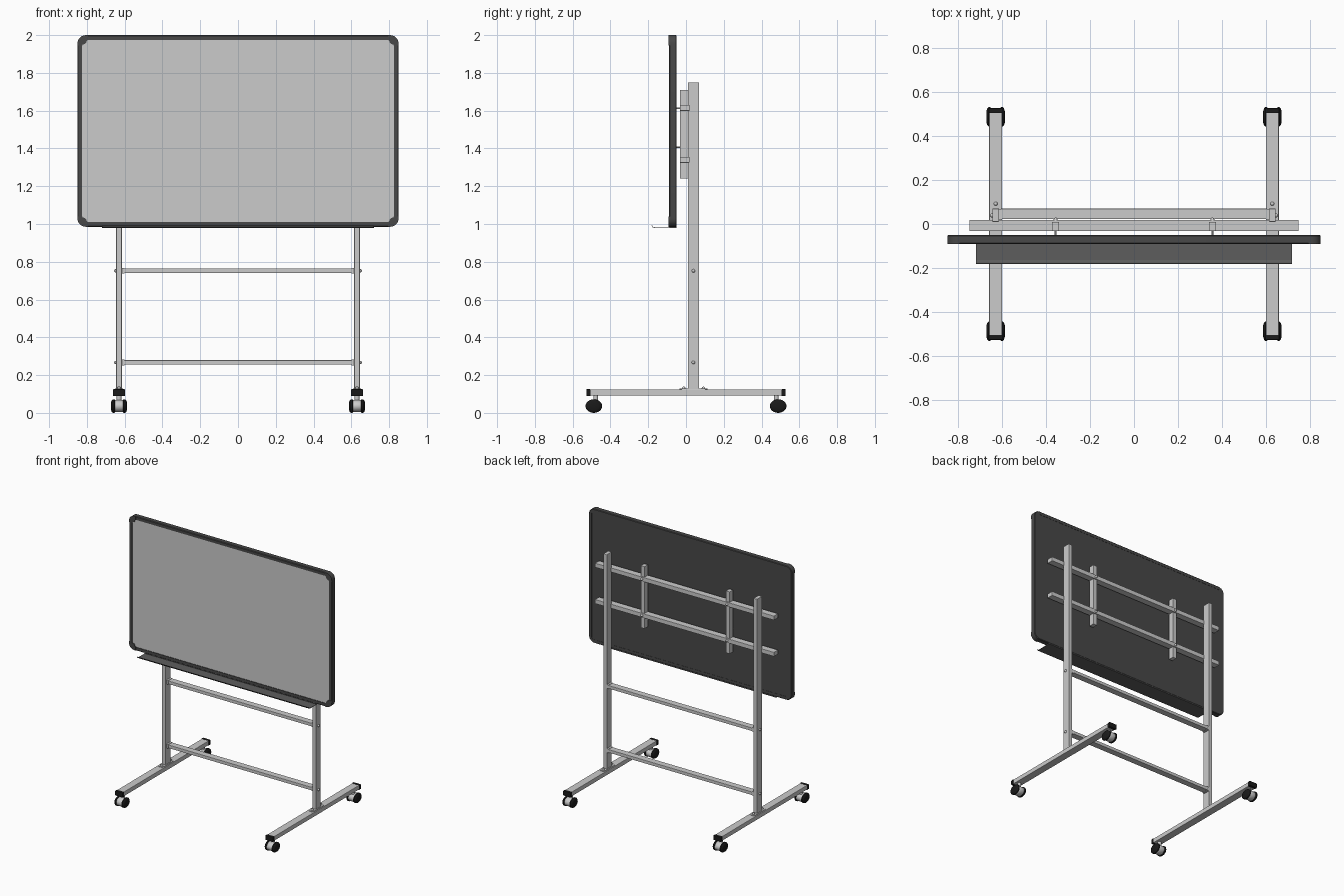
import bpy, bmesh, math
from mathutils import Matrix

if "Cube" in bpy.data.objects:
    bpy.data.objects.remove(bpy.data.objects["Cube"])


def material(name, v):
    m = bpy.data.materials.new(name)
    m.diffuse_color = (v, v, v, 1)
    m.use_nodes = True
    m.node_tree.nodes["Principled BSDF"].inputs["Base Color"].default_value = m.diffuse_color
    return m


DARK = material("dark_grey", 0.065)
TRAY = material("tray_grey", 0.11)
BLACK = material("black_plastic", 0.01)


def finish(name, bm, mat=None, smooth=False):
    bmesh.ops.recalc_face_normals(bm, faces=bm.faces)
    me = bpy.data.meshes.new(name)
    bm.to_mesh(me)
    bm.free()
    ob = bpy.data.objects.new(name, me)
    bpy.context.collection.objects.link(ob)
    if mat:
        me.materials.append(mat)
    if smooth:
        bpy.ops.object.select_all(action='DESELECT')
        ob.select_set(True)
        bpy.context.view_layer.objects.active = ob
        bpy.ops.object.shade_smooth_by_angle(angle=math.radians(35))
    return ob


def box(name, x, y, z, mat=None, bevel=0.0):
    bm = bmesh.new()
    bmesh.ops.create_cube(bm, size=1)
    for v in bm.verts:
        v.co = [(a + b) / 2 + c * (b - a) for c, (a, b) in zip(v.co, (x, y, z))]
    if bevel:
        bmesh.ops.bevel(bm, geom=bm.edges[:], offset=bevel, segments=2, affect='EDGES', profile=0.5)
    return finish(name, bm, mat)


def prism(name, pts, to3d, depth, mat=None):
    """Extrude a closed 2D outline by the vector depth."""
    bm = bmesh.new()
    f = bm.faces.new([bm.verts.new(to3d(*p)) for p in pts])
    r = bmesh.ops.extrude_face_region(bm, geom=[f])
    bmesh.ops.translate(bm, vec=depth, verts=[v for v in r["geom"] if isinstance(v, bmesh.types.BMVert)])
    return finish(name, bm, mat)


def lathe(name, profile, centre, axis, mat=None, n=24, squash=1.0):
    """Revolve (radius, height) points around the x, y or z axis."""
    rot = {"x": Matrix.Rotation(math.pi / 2, 4, 'Y'), "y": Matrix.Rotation(-math.pi / 2, 4, 'X'),
           "z": Matrix.Identity(4)}[axis]
    bm = bmesh.new()
    rings = [[bm.verts.new((r * math.cos(2 * math.pi * i / n), r * math.sin(2 * math.pi * i / n), h))
              for i in range(n)] for r, h in profile]
    for a, b in zip(rings, rings[1:]):
        for i in range(n):
            j = (i + 1) % n
            bm.faces.new((a[i], a[j], b[j], b[i]))
    bm.faces.new(rings[0])
    bm.faces.new(rings[-1])
    bm.transform(Matrix.Translation(centre) @ Matrix.Diagonal((1, 1, squash, 1)) @ rot)
    return finish(name, bm, mat, True)


def bolt(name, centre, axis, d=1):
    lathe(name, [(0.009, -0.002 * d), (0.009, 0.004 * d), (0.006, 0.009 * d), (0.002, 0.011 * d)],
          centre, axis, n=12)


# Whiteboard frame: rounded outer outline, square inner outline
CX, CZ, HW, HH, R, SEG = 0.0, 1.4925, 0.85, 0.5075, 0.045, 6


def outline(hw, hh, r):
    pts = []
    for k, (sx, sz) in enumerate(((1, 1), (-1, 1), (-1, -1), (1, -1))):
        for i in range(SEG + 1):
            a = math.pi / 2 * (k + i / SEG)
            pts.append((sx * (hw - r) + r * math.cos(a), CZ + sz * (hh - r) + r * math.sin(a)))
    return pts


bm = bmesh.new()
o, n_ = outline(HW, HH, R), outline(HW - 0.025, HH - 0.025, 0.012)
loops = [[bm.verts.new((x, y, z)) for x, z in pts] for pts, y in
         ((o, -0.054), (o, -0.086), (outline(HW - 0.004, HH - 0.004, R - 0.004), -0.09), (n_, -0.09),
          (n_, -0.05), (outline(HW - 0.004, HH - 0.004, R - 0.004), -0.05))]
for a, b in zip(loops, loops[1:] + loops[:1]):
    for i in range(len(a)):
        j = (i + 1) % len(a)
        bm.faces.new((a[i], a[j], b[j], b[i]))
finish("board_frame", bm, DARK, True)
box("writing_surface", (-0.826, 0.826), (-0.086, -0.07), (1.009, 1.976))
box("board_back", (-0.826, 0.826), (-0.07, -0.0515), (1.009, 1.976), DARK)

# Frame corner caps with a scooped inner edge
for sx in (-1, 1):
    for sz in (-1, 1):
        pts = [(HW - R + R * math.cos(math.pi / 2 * i / SEG), HH - R + R * math.sin(math.pi / 2 * i / SEG))
               for i in range(SEG + 1)]
        pts += [(HW - 0.056, HH), (HW - 0.056, HH - 0.026)]
        pts += [(HW - 0.05 + 0.022 * (1 - math.cos(a)), HH - 0.028 - 0.022 * math.sin(a))
                for a in (0, math.pi / 6, math.pi / 3, math.pi / 2)]
        pts += [(HW - 0.026, HH - 0.056), (HW, HH - 0.056)]
        prism("frame_corner", pts, lambda x, z: (sx * x, -0.0915, CZ + sz * z), (0, 0.01, 0), DARK)

# Pen tray: thin sheet with an upturned lip
prism("pen_tray", [(-0.05, 0.979), (-0.165, 0.979), (-0.176, 0.982), (-0.183, 0.992), (-0.180, 0.993),
                   (-0.174, 0.985), (-0.165, 0.982), (-0.088, 0.982), (-0.088, 0.987), (-0.05, 0.987)],
      lambda y, z: (-0.72, y, z), (1.44, 0, 0), TRAY)

# Mounting rails and hangers behind the board
for z in (1.34, 1.615):
    box("mounting_rail", (-0.75, 0.75), (-0.032, 0.018), (z - 0.016, z + 0.016), bevel=0.002)
for s in (-1, 1):
    x = s * 0.357
    box("hanger", (x - 0.016, x + 0.016), (-0.032, 0.010), (1.24, 1.71), bevel=0.002)
    for z in (1.407, 1.612):
        lathe("hanger_screw", [(0.004, -0.052), (0.004, -0.03)], (x, 0, z), "y", n=10)
    for z in (1.34, 1.615):
        bolt("hanger_bolt", (x, 0.018, z), "y")

# Crossbars with end brackets
for z in (0.267, 0.752):
    box("crossbar", (-0.605, 0.605), (0.022, 0.070), (z - 0.012, z + 0.012), bevel=0.002)
    for s in (-1, 1):
        x = sorted((s * 0.600, s * 0.616))
        box("crossbar_bracket", x, (0.020, 0.069), (z - 0.015, z + 0.015))
        bolt("crossbar_bolt", (s * 0.645, 0.039, z), "x", s)

for s in (-1, 1):
    x = s * 0.63
    # Upright post, base plate and bolts
    box("upright", (x - 0.015, x + 0.015), (0.010, 0.070), (0.122, 1.75), bevel=0.002)
    plate = [(x + 0.022 * math.cos(a), yc + 0.022 * math.sin(a)) for yc, a0 in ((0.092, 0), (-0.012, math.pi))
             for a in [a0 + math.pi * i / 8 for i in range(9)]]
    prism("base_plate", plate, lambda px, py: (px, py, 0.122), (0, 0, 0.006))
    for y in (-0.012, 0.092):
        bolt("base_bolt", (x, y, 0.128), "z")
    # Foot beam
    box("foot", (x - 0.029, x + 0.029), (-0.515, 0.515), (0.091, 0.124), bevel=0.003)
    for e in (-1, 1):
        box("foot_end_cap", (x - 0.032, x + 0.032), sorted((e * 0.505, e * 0.528)), (0.089, 0.126), BLACK, 0.004)
        # Caster: stem, grey housing and two domed black wheels
        y = e * 0.488
        lathe("caster_stem", [(0.013, 0.05), (0.013, 0.092)], (x, y - e * 0.01, 0), "z", n=16)
        lathe("caster_housing", [(0.036, -0.026), (0.039, -0.02), (0.039, 0.02), (0.036, 0.026)],
              (x, y, 0.036), "x", squash=0.82)
        for w in (-1, 1):
            lathe("caster_wheel", [(0.040, w * 0.022), (0.044, w * 0.024), (0.044, w * 0.032),
                                   (0.038, w * 0.038), (0.026, w * 0.042)],
                  (x, y, 0.036), "x", BLACK, squash=0.82)
